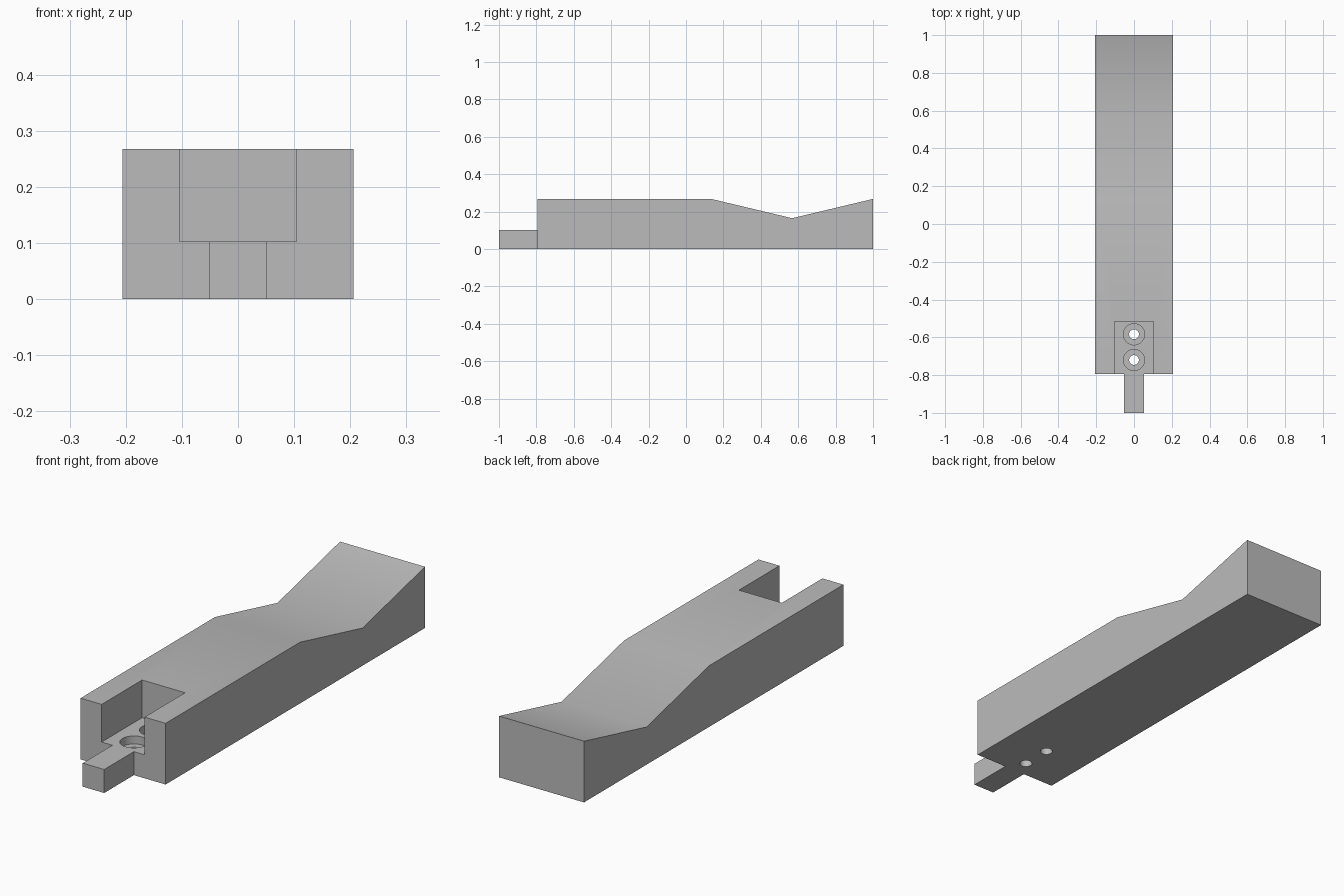
import bpy, bmesh, math

cube = bpy.data.objects.get("Cube")
if cube:
    bpy.data.objects.remove(cube, do_unlink=True)

HALF_W, TOP, FLOOR = 0.206, 0.268, 0.103
FRONT = -0.795

grey = bpy.data.materials.new("plain grey")
grey.use_nodes = True
colour = (0.5, 0.5, 0.5, 1)
grey.diffuse_color = colour
grey.node_tree.nodes["Principled BSDF"].inputs["Base Color"].default_value = colour


def prism(name, outline, half_width):
    """Extrude a (y, z) side outline across x."""
    bm = bmesh.new()
    face = bm.faces.new([bm.verts.new((-half_width, y, z)) for y, z in outline])
    out = bmesh.ops.extrude_face_region(bm, geom=[face])
    moved = [v for v in out["geom"] if isinstance(v, bmesh.types.BMVert)]
    bmesh.ops.translate(bm, verts=moved, vec=(2 * half_width, 0, 0))
    bmesh.ops.recalc_face_normals(bm, faces=bm.faces)
    mesh = bpy.data.meshes.new(name)
    bm.to_mesh(mesh)
    bm.free()
    mesh.materials.append(grey)
    obj = bpy.data.objects.new(name, mesh)
    bpy.context.collection.objects.link(obj)
    return obj


def box_outline(y0, y1, z0, z1):
    return [(y0, z0), (y1, z0), (y1, z1), (y0, z1)]


def drill(name, y, radius, z0, z1):
    bpy.ops.mesh.primitive_cylinder_add(vertices=48, radius=radius, depth=z1 - z0,
                                        location=(0, y, (z0 + z1) / 2))
    obj = bpy.context.object
    obj.name = name
    obj.data.materials.append(grey)
    return obj


def boolean(target, tool, operation):
    mod = target.modifiers.new(tool.name, "BOOLEAN")
    mod.object, mod.operation, mod.solver = tool, operation, "EXACT"
    bpy.context.view_layer.objects.active = target
    bpy.ops.object.modifier_apply(modifier=mod.name)
    bpy.data.objects.remove(tool, do_unlink=True)


# Body with a shallow V dip in its top
body = prism("body", [(FRONT, 0), (1, 0), (1, TOP), (0.567, 0.165),
                      (0.135, TOP), (FRONT, TOP)], HALF_W)

# Narrow tongue at the front, joined to the body
boolean(body, prism("tongue", box_outline(-1, FRONT + 0.1, 0, FLOOR), 0.052), "UNION")

# Open pocket in the front of the top
boolean(body, prism("pocket", box_outline(FRONT - 0.1, -0.515, FLOOR, 0.4), 0.104), "DIFFERENCE")

# Two counterbored screw holes in the pocket floor
for y in (-0.72, -0.584):
    boolean(body, drill("counterbore", y, 0.056, FLOOR - 0.035, 0.2), "DIFFERENCE")
    boolean(body, drill("screw_hole", y, 0.026, -0.1, 0.2), "DIFFERENCE")

# Soft shading over the gentle top bends, sharp elsewhere
bpy.ops.object.select_all(action="DESELECT")
body.select_set(True)
bpy.context.view_layer.objects.active = body
bpy.ops.object.shade_smooth_by_angle(angle=math.radians(30))
